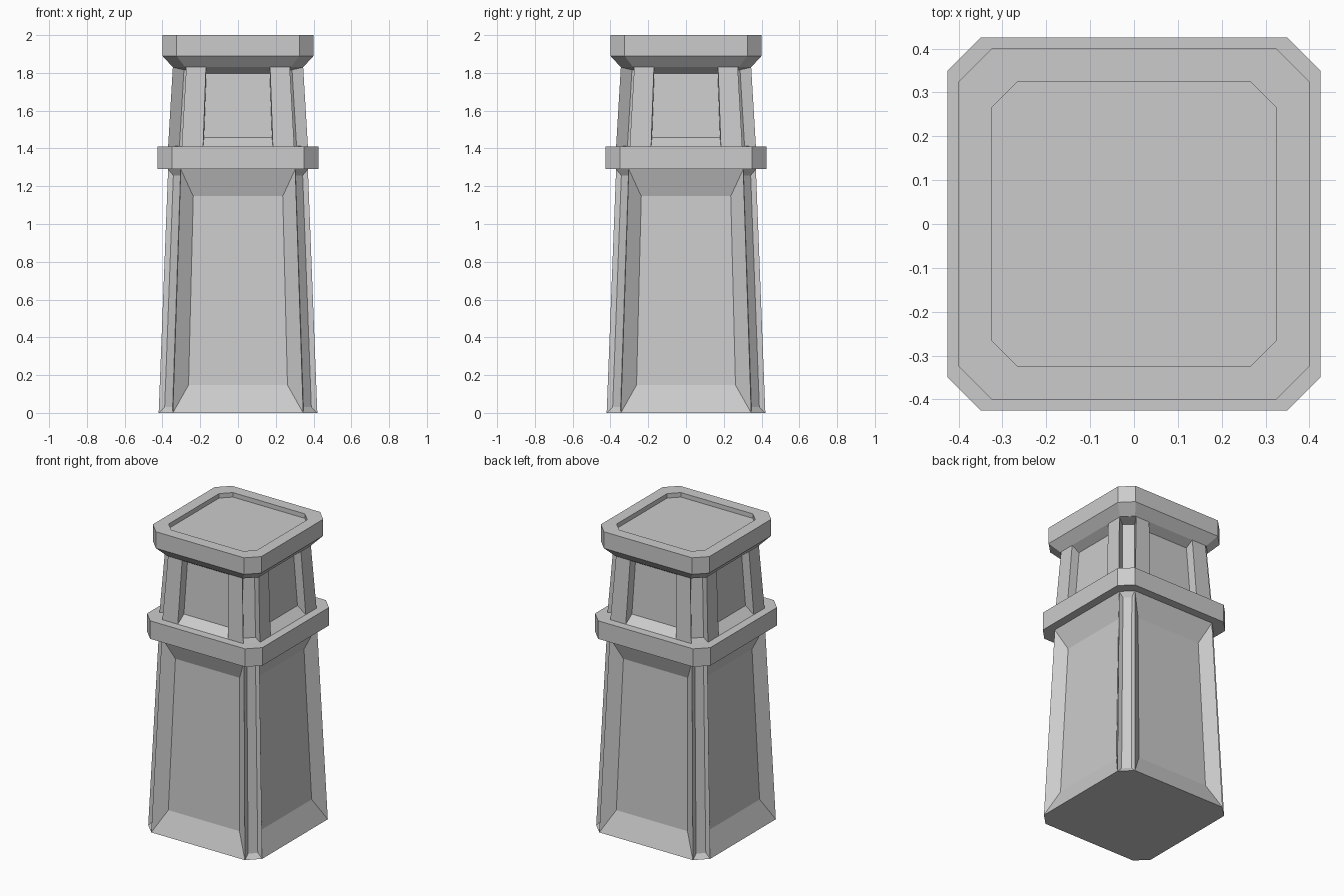
import bpy, bmesh
from mathutils import Vector

if "Cube" in bpy.data.objects:
    bpy.data.objects.remove(bpy.data.objects["Cube"])


def octagon(half, flat, z):
    """Square of half-width `half` with chamfered corners; `flat` is half the straight edge."""
    pts = [(-flat, -half), (flat, -half), (half, -flat), (half, flat),
           (flat, half), (-flat, half), (-half, flat), (-half, -flat)]
    return [Vector((x, y, z)) for x, y in pts]


def finish(name, bm):
    bmesh.ops.remove_doubles(bm, verts=bm.verts[:], dist=1e-5)
    bmesh.ops.recalc_face_normals(bm, faces=bm.faces[:])
    mesh = bpy.data.meshes.new(name)
    bm.to_mesh(mesh)
    bm.free()
    bpy.context.collection.objects.link(bpy.data.objects.new(name, mesh))


def poly(bm, pts):
    bm.faces.new([bm.verts.new(p) for p in pts])


def stack(name, rings):
    """Closed solid lofted through octagon rings (half, flat, z)."""
    bm = bmesh.new()
    loops = [octagon(*r) for r in rings]
    for a, b in zip(loops, loops[1:]):
        for i in range(8):
            j = (i + 1) % 8
            poly(bm, (a[i], a[j], b[j], b[i]))
    poly(bm, loops[0][::-1])
    poly(bm, loops[-1])
    finish(name, bm)


def recess(bm, quad, u_open, u_floor, v_low, v_high, depth):
    """Wall quad with a sunken panel; margins are fractions of the quad."""
    a, b, c, d = quad
    inward = -(b - a).cross(d - a).normalized() * depth

    def at(u, v):
        return a.lerp(b, u).lerp(d.lerp(c, u), v)

    rim = [at(u_open, 0), at(1 - u_open, 0), at(1 - u_open, 1), at(u_open, 1)]
    floor = [at(u_floor, v_low), at(1 - u_floor, v_low),
             at(1 - u_floor, 1 - v_high), at(u_floor, 1 - v_high)]
    floor = [p + inward for p in floor]
    if u_open > 0:
        poly(bm, (a, rim[0], rim[3], d))
        poly(bm, (rim[1], b, c, rim[2]))
    for i in range(4):
        j = (i + 1) % 4
        poly(bm, (rim[i], rim[j], floor[j], floor[i]))
    poly(bm, floor)


def panelled(name, low, high, side, corner):
    """Tapered octagonal shaft with recessed sides and recessed corners."""
    bm = bmesh.new()
    a, b = octagon(*low), octagon(*high)
    bottom, top = [], []
    for i in range(8):
        j = (i + 1) % 8
        spec = corner if i % 2 else side
        recess(bm, (a[i], a[j], b[j], b[i]), *spec)
        u = spec[0]
        for loop, out in ((a, bottom), (b, top)):
            out.append(loop[i])
            if u > 0:
                out += [loop[i].lerp(loop[j], u), loop[i].lerp(loop[j], 1 - u)]
    poly(bm, bottom[::-1])
    poly(bm, top)
    finish(name, bm)


# Lower shaft: large bevelled panels, shallow corner grooves
panelled("lower_shaft", (0.42, 0.345, 0), (0.37, 0.303, 1.29),
         (0, 0.115, 0.116, 0.109, 0.055), (0, 0.22, 0.025, 0.025, 0.02))

# Projecting middle band
stack("middle_band", [(0.425, 0.35, 1.29), (0.425, 0.35, 1.41)])

# Upper shaft: paired posts around sunken panels, deep corner grooves
panelled("upper_shaft", (0.37, 0.298, 1.41), (0.345, 0.274, 1.83),
         (0.19, 0.195, 0.12, 0.07, 0.055), (0, 0.14, 0.02, 0.02, 0.07))

# Cap: flared underside, straight rim and a shallow tray on top
stack("cap", [(0.345, 0.28, 1.83), (0.40, 0.325, 1.89), (0.40, 0.325, 2.0),
              (0.325, 0.265, 2.0), (0.325, 0.265, 1.97)])
